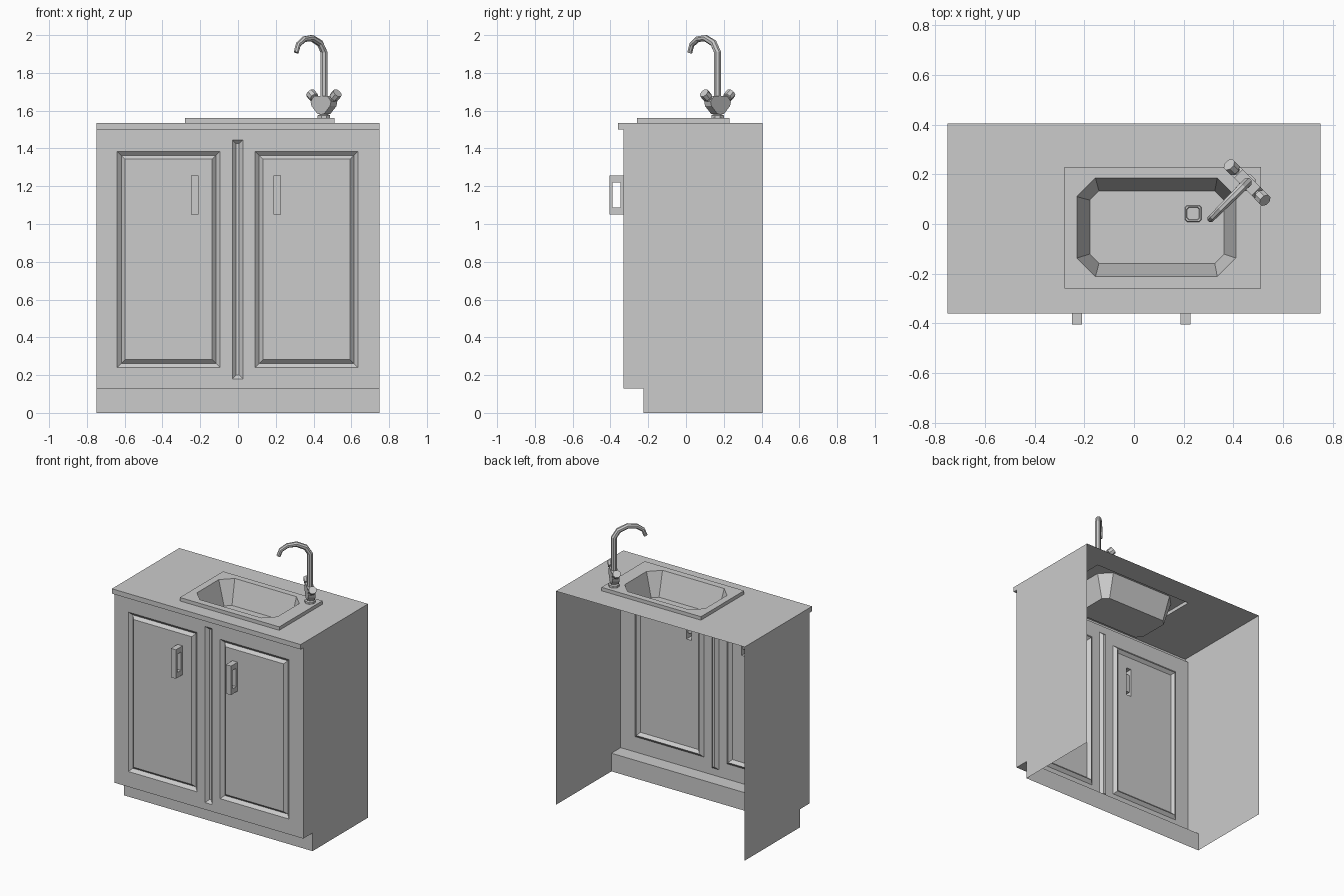
import bpy, bmesh, math
from mathutils import Vector, Matrix

if "Cube" in bpy.data.objects:
    bpy.data.objects.remove(bpy.data.objects["Cube"], do_unlink=True)

grey = bpy.data.materials.new("plain_grey")
grey.use_nodes = True
grey.diffuse_color = (0.6, 0.6, 0.6, 1)
grey.node_tree.nodes["Principled BSDF"].inputs["Base Color"].default_value = grey.diffuse_color


def finish(bm, name, recalc=False):
    if recalc:
        bmesh.ops.recalc_face_normals(bm, faces=bm.faces)
    me = bpy.data.meshes.new(name)
    bm.to_mesh(me)
    bm.free()
    me.materials.append(grey)
    ob = bpy.data.objects.new(name, me)
    bpy.context.collection.objects.link(ob)
    return ob


def ring(bm, points):
    return [bm.verts.new(p) for p in points]


def loft(bm, rings):
    for a, b in zip(rings, rings[1:]):
        for i in range(len(a)):
            j = (i + 1) % len(a)
            bm.faces.new((a[i], a[j], b[j], b[i]))


def octagon(x0, x1, y0, y1, c, z):
    return [(x0 + c, y0, z), (x1 - c, y0, z), (x1, y0 + c, z), (x1, y1 - c, z),
            (x1 - c, y1, z), (x0 + c, y1, z), (x0, y1 - c, z), (x0, y0 + c, z)]


def rect(x0, x1, y0, y1, z):
    return [(x0, y0, z), (x1, y0, z), (x1, y1, z), (x0, y1, z)]


def fill_between(bm, outer, inner):
    edges = []
    for r in (outer, inner):
        for i in range(len(r)):
            pair = (r[i], r[(i + 1) % len(r)])
            edges.append(bm.edges.get(pair) or bm.edges.new(pair))
    bmesh.ops.triangle_fill(bm, edges=edges, normal=(0, 0, 1), use_beauty=True)


def tube(name, path, radii, sides=8):
    """Capped round tube along a path, in one vertical plane."""
    bm = bmesh.new()
    path = [Vector(p) for p in path]
    rings = []
    for i, p in enumerate(path):
        t = path[min(i + 1, len(path) - 1)] - path[max(i - 1, 0)]
        m = t.to_track_quat('Z', 'Y').to_matrix()
        if abs(t.normalized().z) > 0.999:
            m = Matrix.Identity(3)
        # keep the ring aligned with the faucet's own plane
        side = across.cross(t) if abs(across.dot(t.normalized())) < 0.3 else ahead.cross(t)
        u = side.normalized()
        w = t.normalized().cross(u)
        rings.append(ring(bm, [p + radii[i] * (u * math.cos(a) + w * math.sin(a))
                               for a in [2 * math.pi * (k + 0.5) / sides for k in range(sides)]]))
    loft(bm, rings)
    bm.faces.new(rings[0])
    bm.faces.new(rings[-1])
    return finish(bm, name, True)


# Cabinet dimensions
W, BACK, FRONT, LIP, TOE = 0.75, 0.405, -0.33, -0.36, -0.225
TOE_Z, LIP_Z, TOP, RIM, FLOOR = 0.13, 1.50, 1.535, 1.56, 1.39

# Cabinet sides, toe kick and counter lip: an open-backed sheet shell
bm = bmesh.new()
profile = [(BACK, TOP), (LIP, TOP), (LIP, LIP_Z), (FRONT, LIP_Z),
           (FRONT, TOE_Z), (TOE, TOE_Z), (TOE, 0), (BACK, 0)]
left, right = [ring(bm, [(x, y, z) for y, z in profile]) for x in (W, -W)]
bm.faces.new(left)
bm.faces.new(right[::-1])
for i in (1, 2, 4, 5):
    bm.faces.new((left[i + 1], left[i], right[i], right[i + 1]))
finish(bm, "cabinet_shell")

# Front panel with two grooved doors and a centre groove
handles = [(-0.25, -0.21), (0.187, 0.228)]
HZ = (1.05, 1.258)
doors = [(-0.64, -0.095), (0.09, 0.635)]
xs = sorted({-W, W, -0.03, 0.026} | {v for pair in handles + doors for v in pair})
zs = [TOE_Z, 0.18, 0.24, HZ[0], HZ[1], 1.385, 1.445, LIP_Z]
bm = bmesh.new()
grid = [[bm.verts.new((x, FRONT, z)) for x in xs] for z in zs]
for r0, r1 in zip(grid, grid[1:]):
    for i in range(len(xs) - 1):
        bm.faces.new((r0[i], r0[i + 1], r1[i + 1], r1[i]))


def cells(x0, x1, z0, z1):
    found = []
    for f in bm.faces:
        c = f.calc_center_median()
        if x0 < c.x < x1 and z0 < c.z < z1:
            found.append(f)
    return found


def sink_in(faces, width, depth):
    bm.normal_update()
    bmesh.ops.inset_region(bm, faces=faces, thickness=width, use_even_offset=True)
    for v in {v for f in faces for v in f.verts}:
        v.co.y += depth


for x0, x1 in doors:
    door = cells(x0, x1, 0.24, 1.385)
    sink_in(door, 0.022, 0.02)
    sink_in(door, 0.02, -0.02)
sink_in(cells(-0.03, 0.026, 0.18, 1.445), 0.02, 0.02)
holes = [f for x0, x1 in handles for f in cells(x0, x1, *HZ)]
bmesh.ops.delete(bm, geom=holes, context='FACES')
finish(bm, "door_front")

# Hollow loop handles
for name, (x0, x1) in zip(("right_handle", "left_handle"), handles):
    bm = bmesh.new()
    outer = [(-0.405, HZ[0]), (FRONT, HZ[0]), (FRONT, HZ[1]), (-0.405, HZ[1])]
    inner = [(-0.388, 1.088), (-0.346, 1.088), (-0.346, 1.22), (-0.388, 1.22)]
    o0, i0, i1, o1 = [ring(bm, [(x, y, z) for y, z in pts])
                      for x, pts in ((x0, outer), (x0, inner), (x1, inner), (x1, outer))]
    loft(bm, [o0, i0, i1, o1, o0])
    bmesh.ops.recalc_face_normals(bm, faces=bm.faces)
    back = [f for f in bm.faces if f.calc_center_median().y > FRONT - 0.001]
    bmesh.ops.delete(bm, geom=back, context='FACES')
    finish(bm, name)

# Countertop, raised sink rim and basin in one sheet
bm = bmesh.new()
edge = ring(bm, rect(-W, W, LIP, BACK, TOP))
rim_low, rim_high = [ring(bm, rect(-0.28, 0.51, -0.26, 0.23, z)) for z in (TOP, RIM)]
mouth = ring(bm, octagon(-0.23, 0.41, -0.212, 0.185, 0.075, RIM))
base = ring(bm, octagon(-0.178, 0.362, -0.158, 0.133, 0.037, FLOOR))
fill_between(bm, edge, rim_low)
loft(bm, [rim_low, rim_high])
fill_between(bm, rim_high, mouth)
loft(bm, [mouth, base])
bm.faces.new(base)
finish(bm, "countertop_and_basin")

# Drain
bm = bmesh.new()
drain = [ring(bm, octagon(0.238 - r, 0.238 + r, 0.042 - r, 0.042 + r, 0.008, FLOOR + z))
         for r, z in ((0.033, 0), (0.031, 0.008), (0.026, 0.008), (0.024, 0.002))]
loft(bm, drain)
bm.faces.new(drain[-1])
finish(bm, "drain")

# Faucet, turned diagonally towards the basin
foot = Vector((0.455, 0.167, 0))
ahead = Vector((-1, -1, 0)).normalized()
across = Vector((1, -1, 0)).normalized()


def at(a, c, z):
    return foot + ahead * a + across * c + Vector((0, 0, z))


tube("faucet_base", [at(0, 0, z) for z in (RIM, 1.575, 1.58, 1.6)], [0.036, 0.036, 0.024, 0.024])

bm = bmesh.new()
half = [(0.025, 1.583), (0.07, 1.625), (0.076, 1.648), (0.05, 1.678)]
outline = half + [(-c, z) for c, z in reversed(half)]
sides = [ring(bm, [at(a, c, z) for c, z in outline]) for a in (-0.024, 0.024)]
loft(bm, sides)
for s in sides:
    bm.faces.new(s)
finish(bm, "faucet_body", True)

spout = [(0, 1.66), (0, 1.91), (0.03, 1.957), (0.09, 1.984),
         (0.15, 1.978), (0.192, 1.95), (0.208, 1.908)]
tube("faucet_spout", [at(a, 0, z) for a, z in spout],
     [0.02, 0.02, 0.019, 0.018, 0.016, 0.015, 0.014])

for name, s in (("front_knob", 1), ("rear_knob", -1)):
    knob = [(0.045, 1.645), (0.072, 1.668), (0.074, 1.67), (0.102, 1.693)]
    tube(name, [at(0, s * c, z) for c, z in knob], [0.018, 0.018, 0.027, 0.027])
